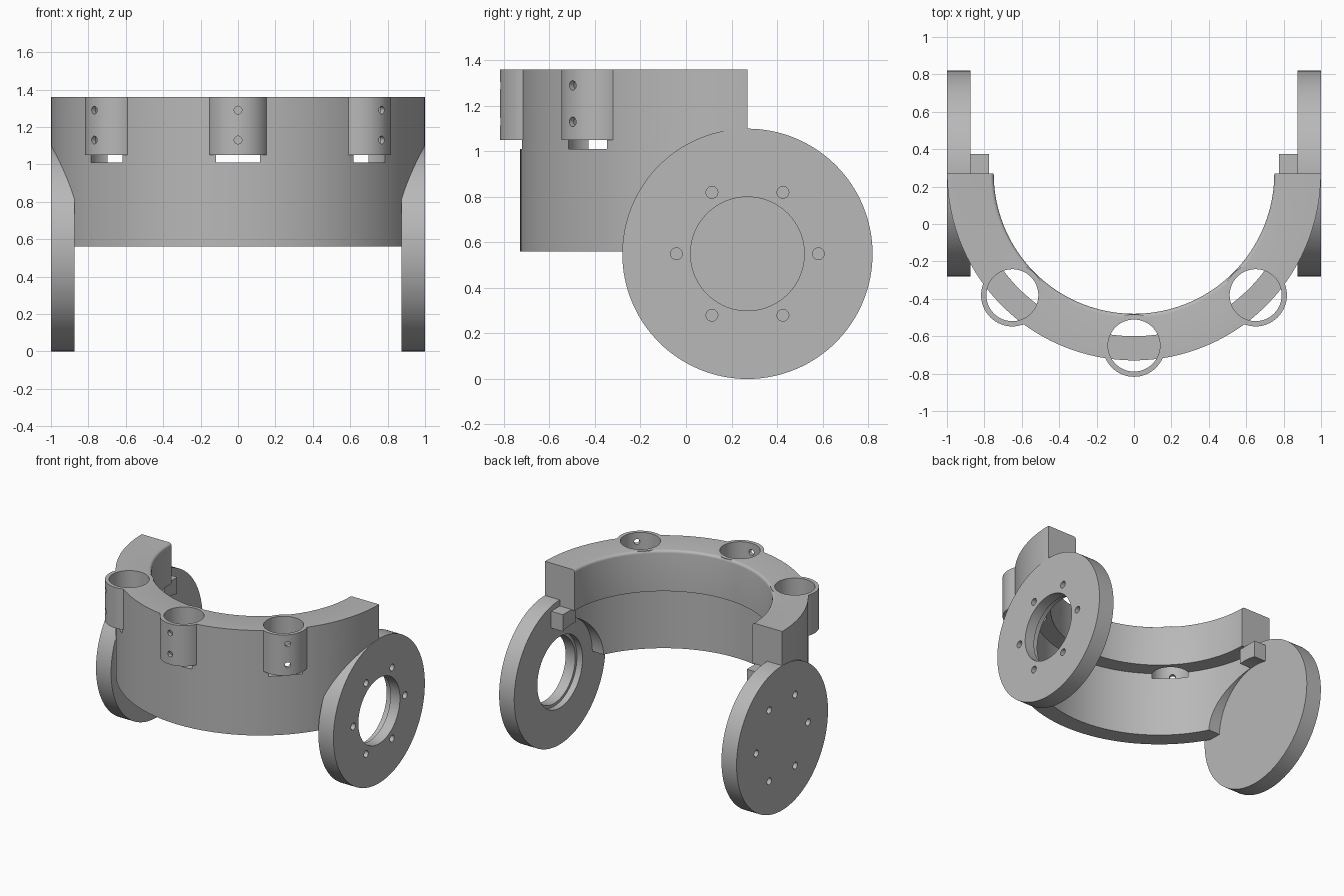
import bpy, bmesh, math
from mathutils import Vector

if "Cube" in bpy.data.objects:
    bpy.data.objects.remove(bpy.data.objects["Cube"])

CY, CZ = 0.27, 0.55          # ring axis y, disc axis z
DISC_IN = 0.873              # inner face of the side discs

grey = bpy.data.materials.new("plain grey")
grey.diffuse_color = (0.48, 0.48, 0.48, 1)
grey.use_nodes = True
grey.node_tree.nodes["Principled BSDF"].inputs["Base Color"].default_value = grey.diffuse_color


def new_object(name, bm):
    bmesh.ops.recalc_face_normals(bm, faces=bm.faces)
    me = bpy.data.meshes.new(name)
    bm.to_mesh(me)
    bm.free()
    me.materials.append(grey)
    ob = bpy.data.objects.new(name, me)
    bpy.context.collection.objects.link(ob)
    return ob


def cylinder(name, a, b, r, seg=64):
    a, b = Vector(a), Vector(b)
    bm = bmesh.new()
    bmesh.ops.create_cone(bm, cap_ends=True, segments=seg, radius1=r, radius2=r, depth=(b - a).length)
    rot = (b - a).to_track_quat('Z', 'Y').to_matrix()
    for v in bm.verts:
        v.co = rot @ v.co + (a + b) / 2
    return new_object(name, bm)


def box(name, lo, hi):
    bm = bmesh.new()
    bmesh.ops.create_cube(bm, size=1)
    for v in bm.verts:
        v.co = [(l + h) / 2 + c * (h - l) for c, l, h in zip(v.co, lo, hi)]
    return new_object(name, bm)


def half_ring(name, profile, seg=96):
    bm = bmesh.new()
    rows = []
    for i in range(seg + 1):
        t = math.pi * i / seg
        rows.append([bm.verts.new((r * math.cos(t), CY - r * math.sin(t), z)) for r, z in profile])
    n = len(profile)
    for p, q in zip(rows, rows[1:]):
        for k in range(n):
            bm.faces.new((p[k], p[(k + 1) % n], q[(k + 1) % n], q[k]))
    bm.faces.new(rows[0])
    bm.faces.new(rows[-1])
    return new_object(name, bm)


def combine(body, other, op):
    m = body.modifiers.new(op, 'BOOLEAN')
    m.operation, m.solver, m.object = op, 'EXACT', other
    bpy.context.view_layer.objects.active = body
    bpy.ops.object.modifier_apply(modifier=m.name)
    bpy.data.objects.remove(other, do_unlink=True)


# half ring: thick upper band with rounded inner rim, thin lower wall
rim = [(0.77 - 0.02 * math.sin(a), 1.34 + 0.02 * math.cos(a))
       for a in (math.pi / 8 * k for k in range(5))]
body = half_ring("half_ring_bracket",
                 [(0.87, 0.56), (0.999, 0.56), (0.999, 1.36)] + rim + [(0.75, 1.05), (0.87, 1.05)])

# three vertical sockets at 45 degree steps
dirs = [Vector((math.cos(a), math.sin(a), 0)) for a in (math.radians(d) for d in (-135, -90, -45))]
centres = [Vector((0, CY, 0)) + d * 0.92 for d in dirs]
for c in centres:
    combine(body, cylinder("socket", c + Vector((0, 0, 1.05)), c + Vector((0, 0, 1.36)), 0.167), 'UNION')

# side discs and small tabs
for s in (-1, 1):
    combine(body, cylinder("side_disc", (s * DISC_IN, CY, CZ), (s, CY, CZ), 0.55, 128), 'UNION')
    xs = sorted((s * 0.775, s * 0.885))
    combine(body, box("tab", (xs[0], 0.22, 0.925), (xs[1], 0.375, 1.053)), 'UNION')

# socket bores and their screw holes
for c, d in zip(centres, dirs):
    combine(body, cylinder("bore", c + Vector((0, 0, 1.01)), c + Vector((0, 0, 1.5)), 0.139), 'DIFFERENCE')
    for z in (1.13, 1.29):
        p = c + Vector((0, 0, z))
        combine(body, cylinder("screw", p + d * 0.05, p + d * 0.25, 0.021, 20), 'DIFFERENCE')

# disc bores, inner counterbore, wall clearance and blind bolt holes
for s in (-1, 1):
    for x0, x1, r in ((0.5, DISC_IN, 0.39), (0.8, 0.92, 0.272), (0.85, 1.1, 0.25)):
        combine(body, cylinder("disc_cut", (s * x0, CY, CZ), (s * x1, CY, CZ), r, 96), 'DIFFERENCE')
    for k in range(6):
        a = math.pi / 3 * k
        y, z = CY + 0.312 * math.cos(a), CZ + 0.312 * math.sin(a)
        combine(body, cylinder("bolt", (s * 0.93, y, z), (s * 1.1, y, z), 0.026, 20), 'DIFFERENCE')

# smooth curved faces, sharp edges
bpy.ops.object.select_all(action='DESELECT')
body.select_set(True)
bpy.context.view_layer.objects.active = body
bpy.ops.object.shade_smooth_by_angle(angle=math.radians(30))
